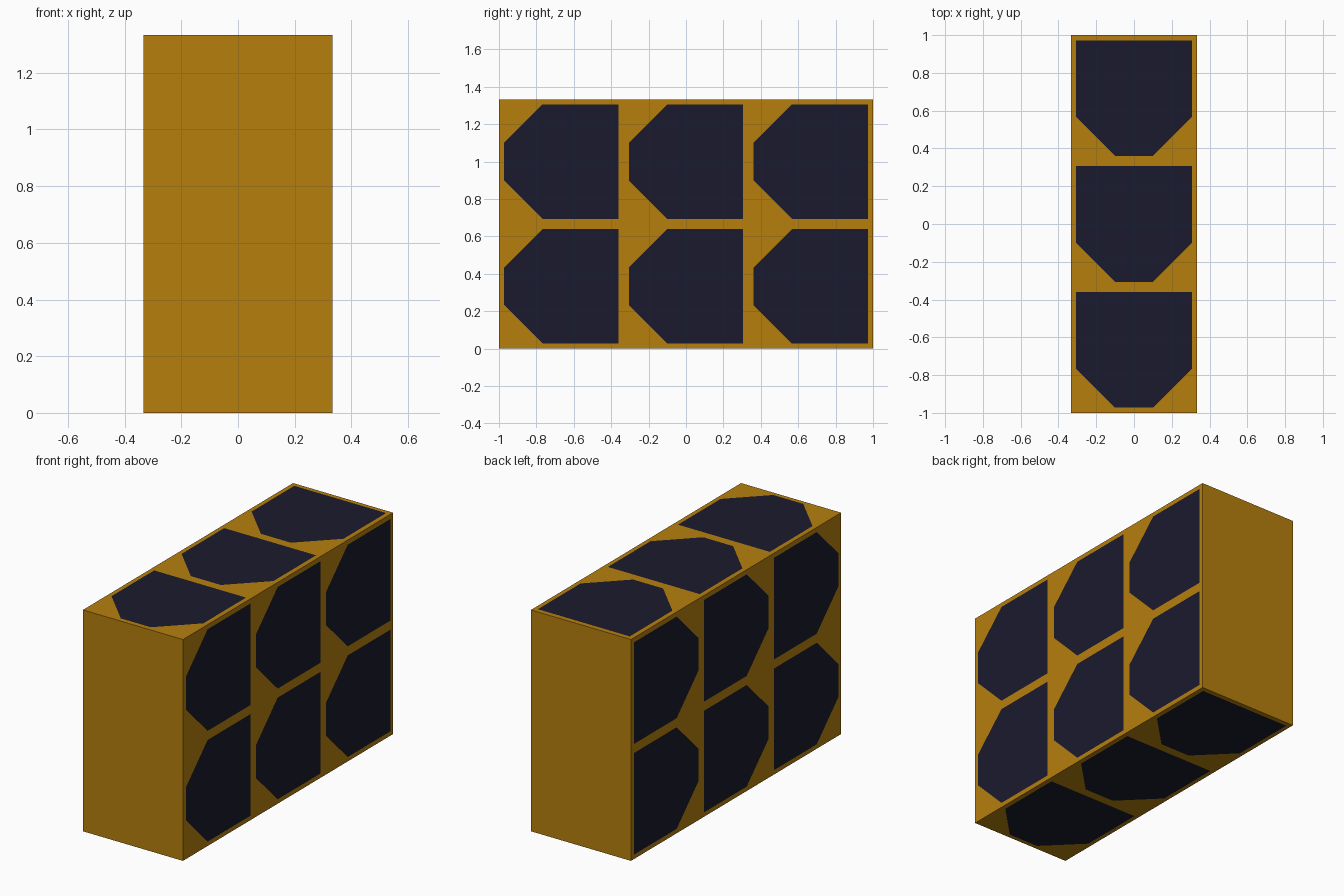
import bpy, bmesh
from mathutils import Vector

if "Cube" in bpy.data.objects:
    bpy.data.objects.remove(bpy.data.objects["Cube"])

CELL = 2 / 3                      # the block is 1 x 3 x 2 cells
HX, HY, HEIGHT = CELL / 2, 1.0, 2 * CELL
LIFT = 0.001                      # panels sit just proud of the surface


def material(name, color):
    m = bpy.data.materials.new(name)
    m.diffuse_color = (*color, 1)
    m.use_nodes = True
    m.node_tree.nodes["Principled BSDF"].inputs["Base Color"].default_value = m.diffuse_color
    return m


def make_object(name, bm, mat):
    bm.normal_update()
    mesh = bpy.data.meshes.new(name)
    bm.to_mesh(mesh)
    bm.free()
    mesh.materials.append(mat)
    obj = bpy.data.objects.new(name, mesh)
    bpy.context.collection.objects.link(obj)
    return obj


gold = material("gold", (0.468, 0.212, 0.004))
navy = material("navy", (0.0103, 0.0103, 0.0273))

# Solid block
bm = bmesh.new()
bmesh.ops.create_cube(bm, size=1)
for v in bm.verts:
    v.co = Vector((v.co.x * 2 * HX, v.co.y * 2 * HY, (v.co.z + 0.5) * HEIGHT))
make_object("block", bm, gold)

# Panel outline: square with the two corners on the front (-y) end cut off
S, C = 0.306, 0.10
OUTLINE = [(-S, -C), (-C, -S), (S, -S), (S, S), (-C, S), (-S, C)]


def add_panel(bm, center, across, normal):
    """Flat panel at center; outline runs along y and the across axis."""
    along = Vector((0, 1, 0))
    verts = [bm.verts.new(center + normal * LIFT + along * a + across * b)
             for a, b in OUTLINE]
    face = bm.faces.new(verts)
    face.normal_update()
    if face.normal.dot(normal) < 0:
        face.normal_flip()


X, Z = Vector((1, 0, 0)), Vector((0, 0, 1))
ROWS = (-CELL, 0, CELL)

# Side panels: three columns by two rows on each long side
for side, name in ((1, "right_panels"), (-1, "left_panels")):
    bm = bmesh.new()
    for y in ROWS:
        for z in (CELL / 2, 1.5 * CELL):
            add_panel(bm, Vector((side * HX, y, z)), Z, X * side)
    make_object(name, bm, navy)

# Top and bottom panels: a single row of three
for z, side, name in ((HEIGHT, 1, "top_panels"), (0, -1, "bottom_panels")):
    bm = bmesh.new()
    for y in ROWS:
        # bottom panels stay within the ground plane tolerance
        add_panel(bm, Vector((0, y, z)), X, Z * side)
    make_object(name, bm, navy)
